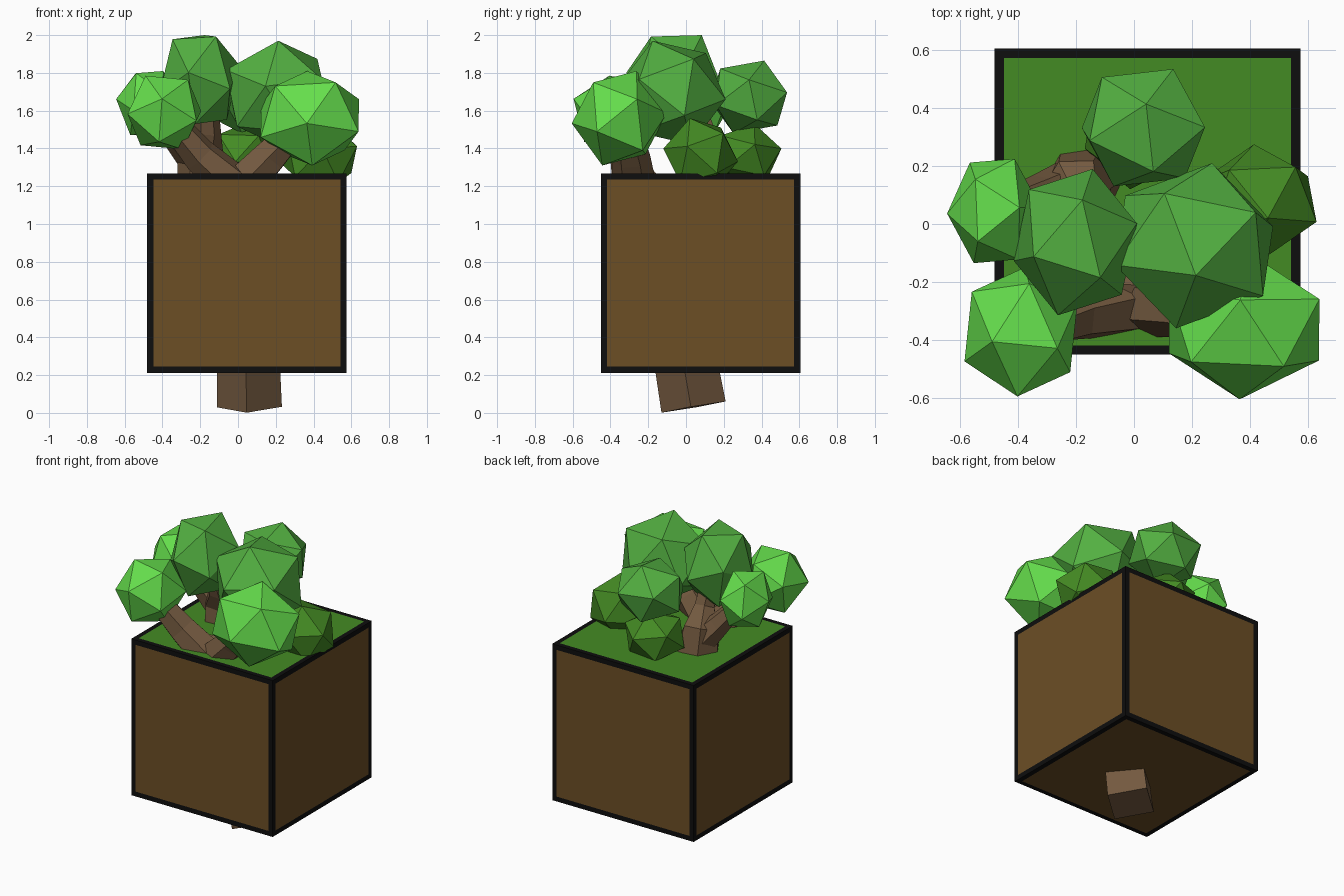
import bpy, bmesh, math, random
from mathutils import Vector, Euler

if "Cube" in bpy.data.objects:
    bpy.data.objects.remove(bpy.data.objects["Cube"])

random.seed(7)


def mat(name, rgb):
    lin = [((c / 255 + 0.055) / 1.055) ** 2.4 if c > 10 else c / 255 / 12.92 for c in rgb]
    m = bpy.data.materials.new(name)
    m.diffuse_color = (*lin, 1)
    m.use_nodes = True
    m.node_tree.nodes["Principled BSDF"].inputs["Base Color"].default_value = m.diffuse_color
    return m


BLACK = mat("black outline", (14, 14, 14))
DIRT = mat("dirt brown", (108, 78, 37))
GRASS = mat("grass green", (68, 139, 35))
BARK = mat("bark brown", (116, 90, 64))
LIGHT = mat("light leaf green", (101, 222, 76))
MID = mat("leaf green", (83, 176, 65))


def finish(name, bm, *mats):
    bmesh.ops.recalc_face_normals(bm, faces=bm.faces)
    me = bpy.data.meshes.new(name)
    bm.to_mesh(me)
    bm.free()
    for m in mats:
        me.materials.append(m)
    ob = bpy.data.objects.new(name, me)
    bpy.context.collection.objects.link(ob)
    return ob


# Soil block: black borders, brown panels, grass panel on top
bm = bmesh.new()
bmesh.ops.create_cube(bm, size=1.056)
bmesh.ops.translate(bm, vec=(0.047, 0.077, 0.74), verts=bm.verts)
panels = list(bm.faces)
bmesh.ops.inset_individual(bm, faces=panels, thickness=0.046)
bm.normal_update()
for f in panels:
    f.material_index = 2 if f.normal.z > 0.9 else 1
finish("soil_block", bm, BLACK, DIRT, GRASS)


def tube(name, pts, radii, sides, turn=0.0):
    """Tapered faceted limb along a path."""
    bm = bmesh.new()
    pts = [Vector(p) for p in pts]
    rings = []
    for i, (p, r) in enumerate(zip(pts, radii)):
        d = (pts[min(i + 1, len(pts) - 1)] - pts[max(i - 1, 0)]).normalized()
        u = (Vector((1, 0, 0)) - d * d.x).normalized()
        v = d.cross(u)
        rings.append([bm.verts.new(p + r * (u * math.cos(a) + v * math.sin(a)))
                      for a in (turn + 2 * math.pi * k / sides for k in range(sides))])
    for a, b in zip(rings, rings[1:]):
        for k in range(sides):
            j = (k + 1) % sides
            bm.faces.new((a[k], a[j], b[j], b[k]))
    bm.faces.new(rings[0])
    bm.faces.new(rings[-1])
    return finish(name, bm, BARK)


# Trunk below and inside the block, then the limbs that break out of the grass
tube("trunk", [(0.06, 0.04, 0.031), (0.04, -0.12, 0.95)], [0.173, 0.15], 4, -0.08)
tube("front_limb", [(0.03, -0.11, 0.85), (0.0, -0.24, 1.16), (-0.02, -0.29, 1.29)],
     [0.16, 0.16, 0.1], 6)
tube("front_left_branch", [(0.0, -0.27, 1.18), (-0.2, -0.31, 1.36), (-0.36, -0.37, 1.55)],
     [0.12, 0.095, 0.07], 6, 0.4)
tube("front_right_branch", [(0.0, -0.27, 1.18), (0.17, -0.29, 1.36), (0.34, -0.33, 1.54)],
     [0.12, 0.1, 0.07], 6, 0.4)
tube("back_limb", [(0.0, -0.05, 0.85), (-0.18, 0.14, 1.22), (-0.2, 0.12, 1.4), (-0.16, 0.03, 1.5),
     (-0.17, -0.03, 1.68)], [0.14, 0.15, 0.12, 0.07, 0.06], 6)
tube("back_left_branch", [(-0.19, 0.14, 1.3), (-0.32, 0.1, 1.45), (-0.46, 0.06, 1.62)],
     [0.1, 0.075, 0.05], 6)


def leaf_clump(name, lo, hi, m):
    """Turned icosahedron fitted to given bounds."""
    bm = bmesh.new()
    bmesh.ops.create_icosphere(bm, subdivisions=1, radius=1)
    rot = Euler([random.uniform(0, 6.28) for _ in range(3)]).to_matrix()
    bmesh.ops.rotate(bm, matrix=rot, verts=bm.verts)
    ext = [max(abs(v.co[i]) for v in bm.verts) for i in range(3)]
    for v in bm.verts:
        v.co = Vector([(lo[i] + hi[i]) / 2 + v.co[i] / ext[i] * (hi[i] - lo[i]) / 2
                       for i in range(3)])
    finish(name, bm, m)


# Leaf clumps: light outer, mid crown, dark low ones
leaf_clump("left_leaves", (-0.645, -0.135, 1.47), (-0.32, 0.225, 1.81), LIGHT)
leaf_clump("front_left_leaves", (-0.585, -0.595, 1.395), (-0.195, -0.15, 1.785), LIGHT)
leaf_clump("front_right_leaves", (0.12, -0.605, 1.31), (0.64, -0.1, 1.81), LIGHT)
leaf_clump("crown_left_leaves", (-0.415, -0.315, 1.53), (0.01, 0.19, 2.0), MID)
leaf_clump("crown_right_leaves", (-0.065, -0.36, 1.42), (0.48, 0.21, 1.97), MID)
leaf_clump("back_leaves", (-0.18, 0.13, 1.48), (0.245, 0.535, 1.865), MID)
leaf_clump("low_right_leaves", (0.23, -0.12, 1.17), (0.63, 0.275, 1.56), GRASS)
leaf_clump("low_back_leaves", (-0.17, 0.12, 1.2), (0.2, 0.505, 1.53), GRASS)
